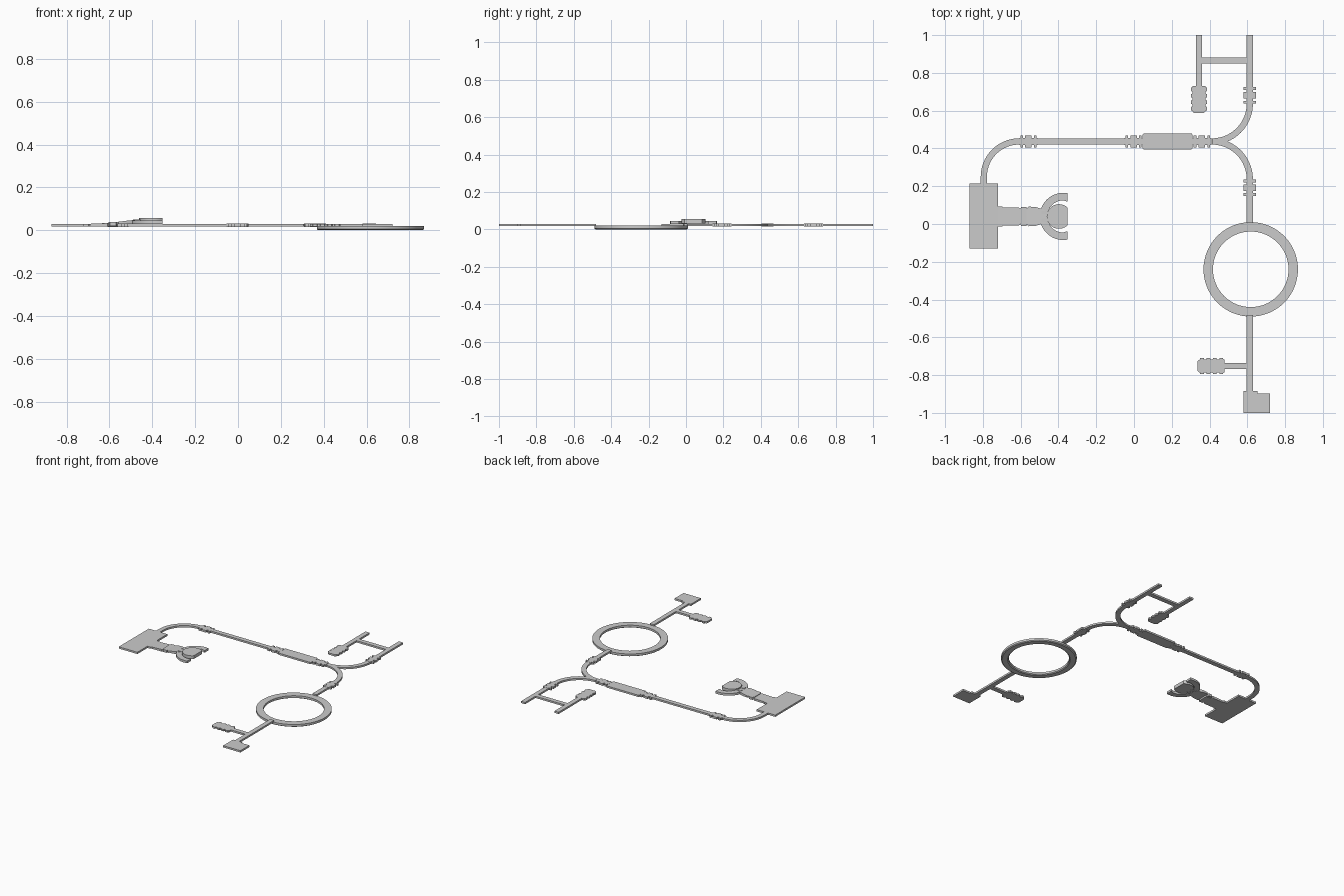
import bpy, bmesh, math

if "Cube" in bpy.data.objects:
    bpy.data.objects.remove(bpy.data.objects["Cube"])

Z0, Z1 = 0.017, 0.030   # floor and roof of the standard modules
CW = 0.0165             # corridor half width


def make(name, verts, faces, smooth=False):
    mesh = bpy.data.meshes.new(name)
    mesh.from_pydata(verts, [], faces)
    bm = bmesh.new()
    bm.from_mesh(mesh)
    bmesh.ops.recalc_face_normals(bm, faces=bm.faces)
    bm.to_mesh(mesh)
    bm.free()
    ob = bpy.data.objects.new(name, mesh)
    bpy.context.collection.objects.link(ob)
    if smooth:
        bpy.context.view_layer.objects.active = ob
        ob.select_set(True)
        bpy.ops.object.shade_smooth_by_angle(angle=math.radians(30))
        ob.select_set(False)
    return ob


def prism(name, pts, low=Z0, high=Z1, smooth=False):
    """Extrude an outline; low/high may be functions of x."""
    lo = low if callable(low) else lambda x: low
    hi = high if callable(high) else lambda x: high
    n = len(pts)
    v = [(x, y, lo(x)) for x, y in pts] + [(x, y, hi(x)) for x, y in pts]
    f = [tuple(range(n)), tuple(range(n, 2 * n))]
    f += [(i, (i + 1) % n, n + (i + 1) % n, n + i) for i in range(n)]
    return make(name, v, f, smooth)


def arc(cx, cy, r, a0, a1, n=20):
    return [(cx + r * math.cos(math.radians(a0 + (a1 - a0) * i / n)),
             cy + r * math.sin(math.radians(a0 + (a1 - a0) * i / n))) for i in range(n + 1)]


def stepped(name, start, direction, steps, low=Z0, high=Z1):
    """Symmetric outline along an axis from (distance, half width) pairs."""
    (x, y), (dx, dy) = start, direction
    pts = [(x + dx * t - dy * w, y + dy * t + dx * w) for t, w in steps]
    pts += [(x + dx * t + dy * w, y + dy * t - dx * w) for t, w in reversed(steps)]
    return prism(name, pts, low, high)


def corridor(name, a, b):
    d = math.dist(a, b)
    stepped(name, a, ((b[0] - a[0]) / d, (b[1] - a[1]) / d), [(0, CW), (d, CW)])


def joint(name, start, direction):
    steps = [(0, .018)]
    for t0, t1 in ((.008, .022), (.034, .068), (.08, .094)):
        steps += [(t0, .018), (t0, .032), (t1, .032), (t1, .018)]
    stepped(name, start, direction, steps + [(.102, .018)], Z0 - .001, Z1 + .001)


def pod_room(name, start, direction):
    steps = [(0, .034)]
    for i in range(4):
        t = .006 + i * .034
        steps += [(t, .034), (t + .003, .042), (t + .021, .042), (t + .024, .034)]
    stepped(name, start, direction, steps + [(.138, .032), (.144, .025)])


def bend(name, cx, cy, r, a0, a1):
    prism(name, arc(cx, cy, r + CW, a0, a1) + arc(cx, cy, r - CW, a1, a0), Z0, Z1, True)


def box(name, x0, x1, y0, y1, low=Z0, high=Z1):
    prism(name, [(x0, y0), (x1, y0), (x1, y1), (x0, y1)], low, high)


# West hangar and main east-west run
Y = 0.437
box("hangar", -.87, -.72, -.13, .215)
corridor("hangar_corridor", (-.795, .21), (-.795, .25))
bend("west_bend", -.608, .25, .187, 90, 180)
joint("west_joint", (-.61, Y), (1, 0))
corridor("main_corridor", (-.51, Y), (-.05, Y))
joint("middle_joint", (-.053, Y), (1, 0))
stepped("central_hall", (.045, Y), (1, 0),
        [(0, .036), (.005, .042), (.26, .042), (.265, .036)])
joint("east_joint", (.308, Y), (1, 0))

# Fork to the north and south branches
bend("north_bend", .413, .637, .2, 270, 360)
bend("south_bend", .413, .237, .2, 90, 0)

# North branch
X = 0.613
joint("north_joint", (X, .63), (0, 1))
corridor("north_corridor", (X, .73), (X, 1))
corridor("north_cross_corridor", (.344, .865), (X, .865))
corridor("north_side_corridor", (.344, .73), (.344, 1))
pod_room("north_pod_room", (.344, .731), (0, -1))

# South branch with the ring
joint("south_joint", (X, .243), (0, -1))
corridor("ring_corridor_north", (X, .143), (X, .005))
corridor("ring_corridor_south", (X, -.482), (X, -.89))
corridor("south_side_corridor", (X, -.752), (.47, -.752))
pod_room("south_pod_room", (.48, -.752), (-1, 0))
prism("end_room", [(.58, -1), (.72, -1), (.72, -.897), (.655, -.897), (.655, -.885), (.58, -.885)])

# Ring, swept cross-section with a chamfered underside
section = [(.2, .020), (.25, .020), (.25, .005), (.243, 0), (.207, 0), (.2, .005)]
N, K = 64, len(section)
verts = [(.618 + r * math.cos(2 * math.pi * i / N), -.24 + r * math.sin(2 * math.pi * i / N), z)
         for i in range(N) for r, z in section]
faces = [(i * K + j, i * K + (j + 1) % K, (i + 1) % N * K + (j + 1) % K, (i + 1) % N * K + j)
         for i in range(N) for j in range(K)]
make("ring", verts, faces, True)

# Docked craft: boarding arm, neck, half-ring wing and rear disc
C = 0.04


def ramp(z0, z1, x0=-.64, x1=-.5):
    return lambda x: z0 + (z1 - z0) * min(1, max(0, (x - x0) / (x1 - x0)))


stepped("boarding_arm", (-.72, C), (1, 0),
        [(0, .053), (.022, .053), (.03, .047), (.11, .047), (.12, .036), (.16, .036)],
        Z0, ramp(.030, .036, -.64, -.58))
stepped("boarding_collar", (-.605, C), (1, 0),
        [(0, .036), (.008, .05), (.035, .05), (.04, .036)], Z0 + .003, .038)
stepped("craft_neck", (-.57, C), (1, 0),
        [(0, .038), (.012, .052), (.05, .05), (.09, .036), (.105, .03)],
        .028, ramp(.038, .048, -.57, -.49))
prism("craft_wing", [(-.352, C + .123)] + arc(-.374, C, .125, 90, 270, 32) +
      [(-.352, C - .123), (-.352, C - .078)] + arc(-.374, C, .085, 270, 90, 32) +
      [(-.352, C + .078)], .030, .046, True)
disc = arc(-.397, C, .065, 46, 314, 32)
prism("craft_disc", disc, .032, .056, True)
for s in (-1, 1):
    prism("craft_strut", [(-.49, C + s * .012), (-.44, C + s * .012),
                          (-.44, C + s * .026), (-.49, C + s * .03)], .031, .05)
